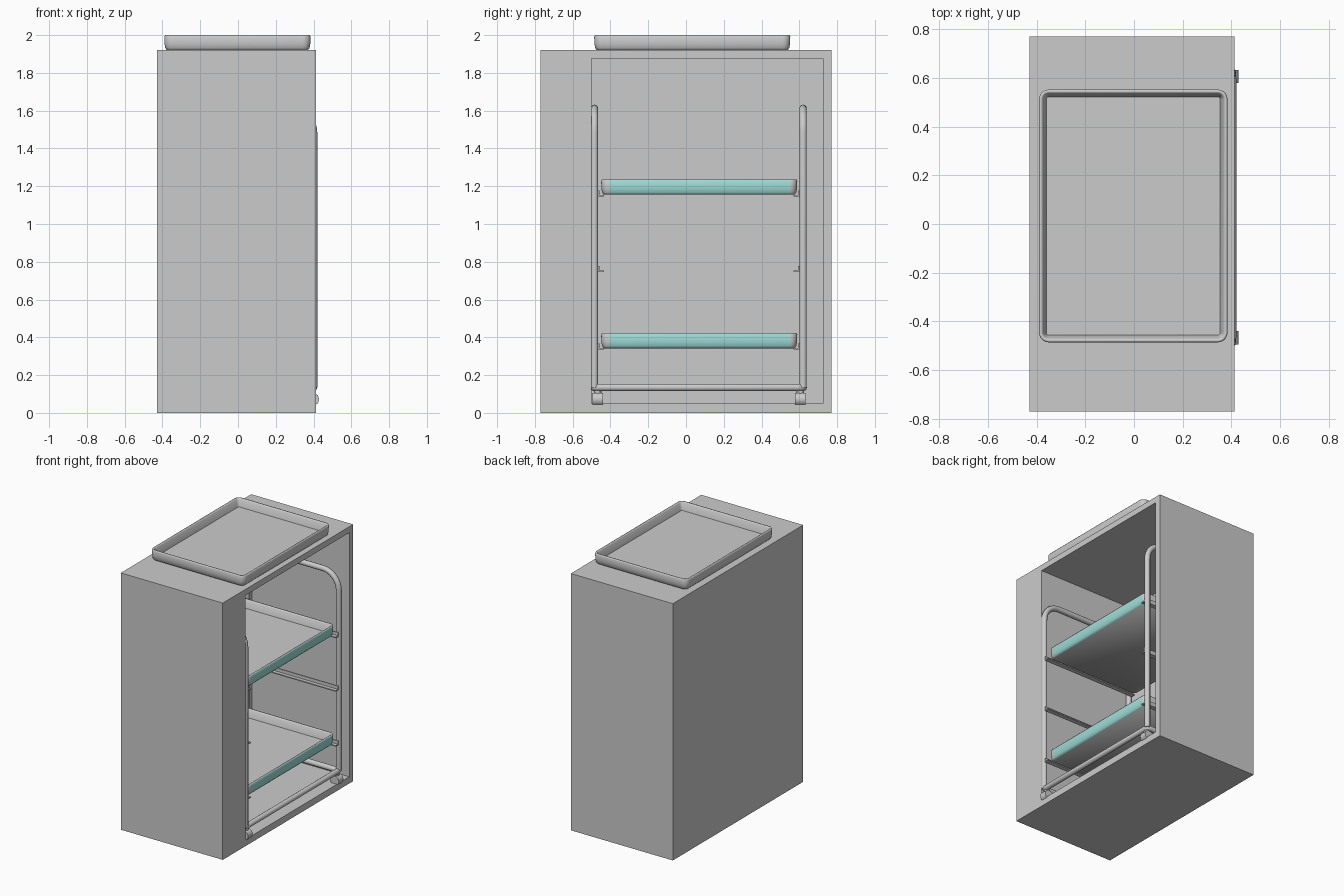
import bpy, bmesh
from math import cos, sin, pi, radians
from mathutils import Vector

if "Cube" in bpy.data.objects:
    bpy.data.objects.remove(bpy.data.objects["Cube"])


def finish(name, bm, angle=35, mats=()):
    bmesh.ops.recalc_face_normals(bm, faces=bm.faces[:])
    me = bpy.data.meshes.new(name)
    bm.to_mesh(me)
    bm.free()
    for m in mats:
        me.materials.append(m)
    ob = bpy.data.objects.new(name, me)
    bpy.context.collection.objects.link(ob)
    bpy.ops.object.select_all(action='DESELECT')
    ob.select_set(True)
    bpy.context.view_layer.objects.active = ob
    if angle is None:
        bpy.ops.object.shade_smooth()
    else:
        bpy.ops.object.shade_smooth_by_angle(angle=radians(angle))
    return ob


def add_box(bm, x0, x1, y0, y1, z0, z1):
    vs = bmesh.ops.create_cube(bm, size=1)['verts']
    for v in vs:
        v.co = Vector((x0 if v.co.x < 0 else x1,
                       y0 if v.co.y < 0 else y1,
                       z0 if v.co.z < 0 else z1))


# Cabinet: rounded box with a deep opening on the right side
def cabinet():
    bm = bmesh.new()

    def rect(x, y0, y1, z0, z1):
        return [bm.verts.new((x, y, z)) for y, z in
                ((y0, z0), (y1, z0), (y1, z1), (y0, z1))]
    loops = [rect(-0.43, -0.77, 0.77, 0, 1.92),
             rect(0.413, -0.77, 0.77, 0, 1.92),
             rect(0.413, -0.50, 0.725, 0.05, 1.875),
             rect(-0.39, -0.50, 0.725, 0.05, 1.875)]
    for a, b in zip(loops, loops[1:]):
        for i in range(4):
            j = (i + 1) % 4
            bm.faces.new((a[i], a[j], b[j], b[i]))
    bm.faces.new(loops[0])
    bm.faces.new(loops[-1])
    flat = set(e for e in bm.edges if e.calc_face_angle(0) < 0.1)
    inner = set(loops[2] + loops[3])

    def sharp(is_inner):
        return [e for e in bm.edges if e.calc_face_angle(0) > 0.1
                and all((v in inner) == is_inner for v in e.verts)]
    outer_edges, inner_edges = sharp(False), sharp(True)
    bmesh.ops.bevel(bm, geom=outer_edges, offset=0.025, segments=4,
                    profile=0.5, affect='EDGES')
    inner_edges = [e for e in inner_edges if e.is_valid]
    bmesh.ops.bevel(bm, geom=inner_edges, offset=0.012, segments=3,
                    profile=0.5, affect='EDGES')
    finish("cabinet", bm)


# Tray: stacked rounded rectangles, open on top
def tray(name, cx, cy, z, mats=()):
    hx, hy, r, seg = 0.387, 0.519, 0.04, 5
    profile = [(0.014, 0), (0.005, 0.012), (0.001, 0.035), (0, 0.072),
               (0.004, 0.08), (0.011, 0.08), (0.017, 0.072), (0.03, 0.02)]
    bm = bmesh.new()
    loops = []
    for inset, h in profile:
        loop = []
        for k, (sx, sy) in enumerate(((1, 1), (-1, 1), (-1, -1), (1, -1))):
            for i in range(seg + 1):
                a = k * pi / 2 + i * pi / 2 / seg
                loop.append(bm.verts.new((
                    cx + sx * (hx - r) + (r - inset) * cos(a),
                    cy + sy * (hy - r) + (r - inset) * sin(a), z + h)))
        loops.append(loop)
    n = len(loops[0])
    for k, (a, b) in enumerate(zip(loops, loops[1:])):
        for i in range(n):
            f = bm.faces.new((a[i], a[(i + 1) % n], b[(i + 1) % n], b[i]))
            # coloured strip on the straight right-hand outer wall
            if mats and i == n - 1 and k < 4:
                f.material_index = 1
    bm.faces.new(loops[0])
    bm.faces.new(loops[-1])
    finish(name, bm, 75, mats)


# Tube along a path whose corners are rounded
def tube(name, pts, radius, bend=0.1, closed=False, steps=8):
    pts = [Vector(p) for p in pts]
    path, n = [], len(pts)
    for i, p in enumerate(pts):
        if not closed and i in (0, n - 1):
            path.append(p)
            continue
        a = (pts[i - 1] - p).normalized()
        b = (pts[(i + 1) % n] - p).normalized()
        c = p + (a + b) * bend
        for s in range(steps + 1):
            t = s / steps * pi / 2
            path.append(c - b * bend * cos(t) - a * bend * sin(t))
    cu = bpy.data.curves.new(name, 'CURVE')
    cu.dimensions = '3D'
    cu.bevel_depth = radius
    cu.bevel_resolution = 3
    cu.use_fill_caps = True
    sp = cu.splines.new('POLY')
    sp.points.add(len(path) - 1)
    for q, p in zip(sp.points, path):
        q.co = (*p, 1)
    sp.use_cyclic_u = closed
    ob = bpy.data.objects.new(name, cu)
    bpy.context.collection.objects.link(ob)
    bpy.ops.object.select_all(action='DESELECT')
    ob.select_set(True)
    bpy.context.view_layer.objects.active = ob
    bpy.ops.object.convert(target='MESH')
    bpy.ops.object.shade_smooth_by_angle(angle=radians(50))


grey = bpy.data.materials.new("tray_grey")
grey.diffuse_color = (0.8, 0.8, 0.8, 1)
grey.use_nodes = True
grey.node_tree.nodes["Principled BSDF"].inputs["Base Color"].default_value = grey.diffuse_color
teal = bpy.data.materials.new("tray_teal")
teal.diffuse_color = (0.35, 0.72, 0.68, 1)
teal.use_nodes = True
teal.node_tree.nodes["Principled BSDF"].inputs["Base Color"].default_value = teal.diffuse_color

cabinet()
tray("top_tray", -0.003, 0.033, 1.92)
tray("upper_shelf_tray", 0.005, 0.07, 1.155, (grey, teal))
tray("lower_shelf_tray", 0.005, 0.07, 0.342, (grey, teal))

# Rolling rack: two hoops and a base ring
XF, XB, YF, YB = 0.40, -0.36, -0.485, 0.62
for name, y in (("front_hoop", YF), ("back_hoop", YB)):
    tube(name, [(XF, y, 0.135), (XF, y, 1.612), (XB, y, 1.612),
                (XB, y, 0.135)], 0.02, 0.13)
tube("base_ring", [(XF, YF, 0.135), (XF, YB, 0.135),
                   (XB, YB, 0.135), (XB, YF, 0.135)], 0.02, 0.02, True, 4)

# Angled runners that carry the trays
bm = bmesh.new()
for z in (1.145, 0.745, 0.335):
    for y, s in ((YF + 0.018, 1), (YB - 0.018, -1)):
        y0, y1 = sorted((y, y + s * 0.034))
        add_box(bm, XB - 0.01, XF + 0.01, y0, y1, z, z + 0.008)
        y0, y1 = sorted((y, y + s * 0.008))
        add_box(bm, XB - 0.01, XF + 0.01, y0, y1, z, z + 0.032)
finish("runners", bm)

# Castors: stem, fork collar and wheel
for label, x in (("right", 0.39), ("left", -0.35)):
    for end, y in (("front", -0.467), ("back", 0.605)):
        tube(f"castor_stem_{label}_{end}", [(x, y, 0.135), (x, y, 0.07)], 0.02)
        tube(f"castor_wheel_{label}_{end}",
             [(x + 0.004, y - 0.027, 0.072), (x + 0.004, y + 0.027, 0.072)], 0.036)
